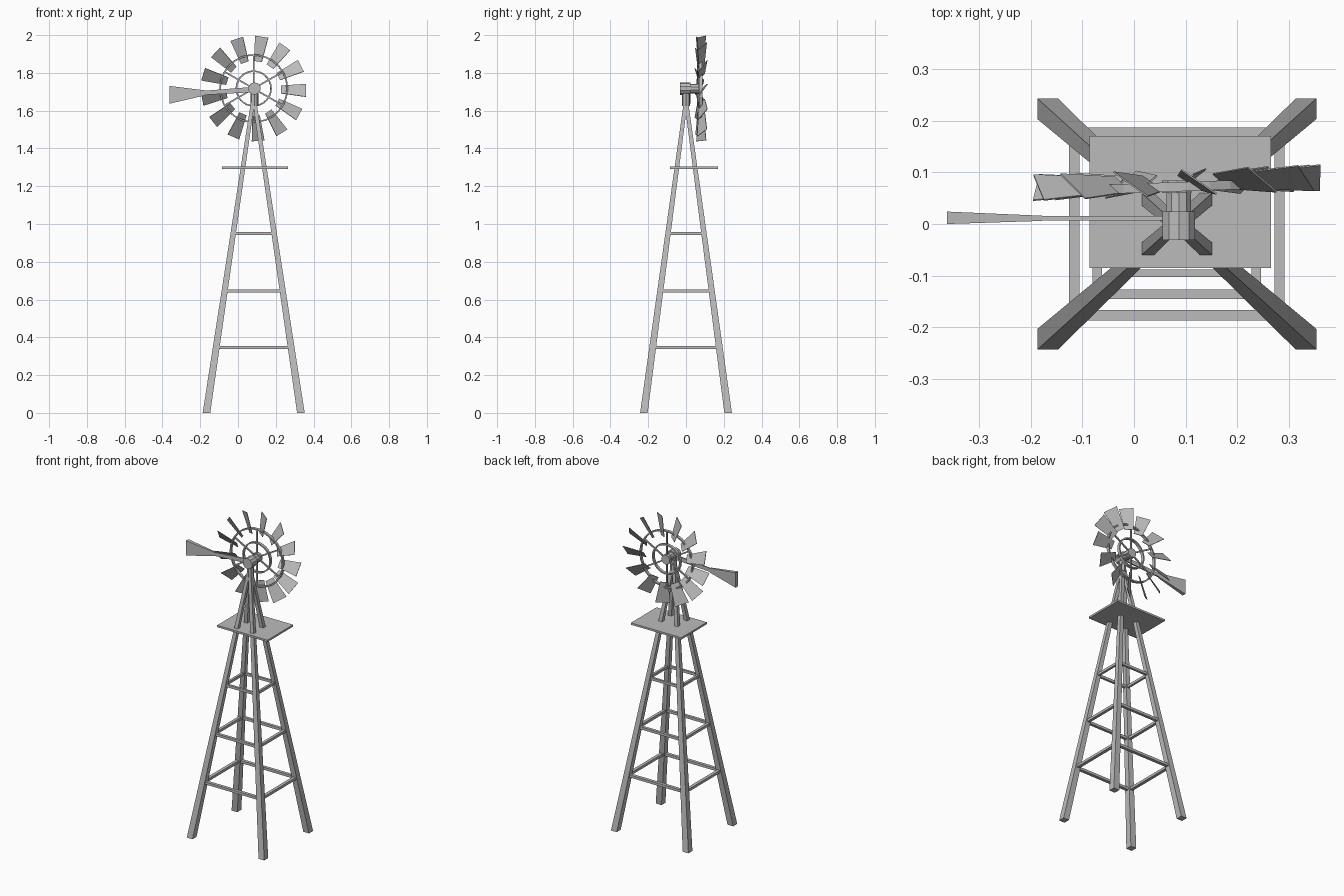
import bpy, bmesh, math
from mathutils import Vector, Matrix

if "Cube" in bpy.data.objects:
    bpy.data.objects.remove(bpy.data.objects["Cube"])

grey = bpy.data.materials.new("galvanised grey")
grey.diffuse_color = (0.5, 0.5, 0.5, 1)
grey.use_nodes = True
grey.node_tree.nodes["Principled BSDF"].inputs["Base Color"].default_value = grey.diffuse_color

CX = 0.083                                # tower axis
HUB = Vector((CX, 0.072, 1.717))          # wheel centre
YAW = Matrix.Rotation(0.035, 4, 'Z')      # slight yaw of the head


def finish(name, bm, matrix=None):
    bmesh.ops.recalc_face_normals(bm, faces=bm.faces[:])
    me = bpy.data.meshes.new(name)
    bm.to_mesh(me)
    bm.free()
    me.materials.append(grey)
    ob = bpy.data.objects.new(name, me)
    bpy.context.collection.objects.link(ob)
    if matrix:
        ob.matrix_world = matrix
    return ob


def loft(name, rings, matrix=None, closed=False):
    """Skin equal-length rings of points; cap the ends unless closed."""
    bm = bmesh.new()
    vs = [[bm.verts.new(p) for p in r] for r in rings]
    n = len(vs[0])
    pairs = list(zip(vs, vs[1:])) + ([(vs[-1], vs[0])] if closed else [])
    for a, b in pairs:
        for i in range(n):
            j = (i + 1) % n
            bm.faces.new((a[i], a[j], b[j], b[i]))
    if not closed:
        bm.faces.new(vs[0])
        bm.faces.new(vs[-1])
    return finish(name, bm, matrix)


def rect(c, u, v):
    c, u, v = Vector(c), Vector(u), Vector(v)
    return [c - u - v, c + u - v, c + u + v, c - u + v]


def box(name, lo, hi):
    x, y = (lo[0] + hi[0]) / 2, (lo[1] + hi[1]) / 2
    u, v = ((hi[0] - lo[0]) / 2, 0, 0), (0, (hi[1] - lo[1]) / 2, 0)
    return loft(name, [rect((x, y, z), u, v) for z in (lo[2], hi[2])])


def cylinder(name, a, b, r, sides):
    a, b = Vector(a), Vector(b)
    bm = bmesh.new()
    bmesh.ops.create_cone(bm, cap_ends=True, segments=sides, radius1=r, radius2=r,
                          depth=(b - a).length)
    rot = (b - a).to_track_quat('Z', 'Y').to_matrix().to_4x4()
    return finish(name, bm, Matrix.Translation((a + b) / 2) @ rot)


def leg_at(z):
    """Half spread of the leg centre lines at a height."""
    return 0.25 - 0.149 * z, 0.223 - 0.1345 * z


# Four tapering legs
for sx in (-1, 1):
    for sy in (-1, 1):
        rings = []
        for z, w in ((0, 0.02), (1.645, 0.010)):
            x, y = leg_at(z)
            rings.append(rect((CX + sx * x, sy * y, z), (w, 0, 0), (0, w, 0)))
        loft("tower_leg", rings)

# Three levels of cross rails
for z, w in ((0.345, 0.010), (0.645, 0.009), (0.95, 0.007)):
    x, y = leg_at(z)
    for s in (-1, 1):
        box("cross_rail", (CX - x, s * y - w, z - 0.008), (CX + x, s * y + w, z + 0.008))
        box("side_rail", (CX + s * x - w, -y, z - 0.008), (CX + s * x + w, y, z + 0.008))

# Platform, offset to the back
box("platform", (-0.086, -0.085, 1.292), (0.265, 0.17, 1.304))

# Head: post, gearbox and shaft
cylinder("head_post", (CX + 0.004, 0, 1.625), (CX + 0.004, 0, 1.71), 0.021, 8)
cylinder("gearbox", (CX + 0.004, -0.031, 1.717), (CX + 0.004, 0.024, 1.717), 0.033, 10)
cylinder("wheel_shaft", (CX + 0.004, 0.02, 1.717), (CX + 0.004, 0.068, 1.717), 0.025, 10)

# Wheel, built about the origin facing -y
WHEEL = Matrix.Translation(HUB) @ YAW


def radial(a):
    return Vector((math.cos(a), 0, math.sin(a)))


for name, r in (("outer_ring", 0.178), ("inner_ring", 0.092)):
    rings = []
    for i in range(26):
        d = radial(math.tau * i / 26)
        rings.append(rect(d * r, d * 0.004, (0, 0.009, 0)))
    loft(name, rings, WHEEL, closed=True)

cylinder("wheel_hub", HUB - Vector((0, 0.012, 0)), HUB + Vector((0, 0.012, 0)), 0.03, 10)

for i in range(6):
    a = math.tau * (i + 0.5) / 6
    d, t = radial(a), radial(a + math.pi / 2)
    loft("spoke", [rect(d * r, t * 0.004, (0, 0.004, 0)) for r in (0.01, 0.178)], WHEEL)

# Thirteen pitched blades, widening to the tip
PITCH = math.radians(36)
for i in range(13):
    a = math.radians(-2) + math.tau * i / 13
    d, t = radial(a), radial(a + math.pi / 2)
    y = Vector((0, 1, 0))
    wide = t * math.cos(PITCH) + y * math.sin(PITCH)
    flat = t * math.sin(PITCH) - y * math.cos(PITCH)
    loft("blade", [rect(d * r + y * 0.008, wide * w, flat * 0.0015)
                   for r, w in ((0.145, 0.025), (0.278, 0.042))], WHEEL)

# Tail boom and wedge-shaped vane
loft("tail_boom", [rect(c, (0, 0.004, 0), (0, 0, h)) for c, h in
                   (((CX, 0.011, 1.712), 0.014), ((-0.185, 0.011, 1.694), 0.011))])
loft("tail_vane", [rect(c, (0, w, 0), (0, 0, h)) for c, w, h in
                   (((-0.178, 0.011, 1.694), 0.005, 0.014),
                    ((-0.362, 0.012, 1.684), 0.012, 0.047))])
